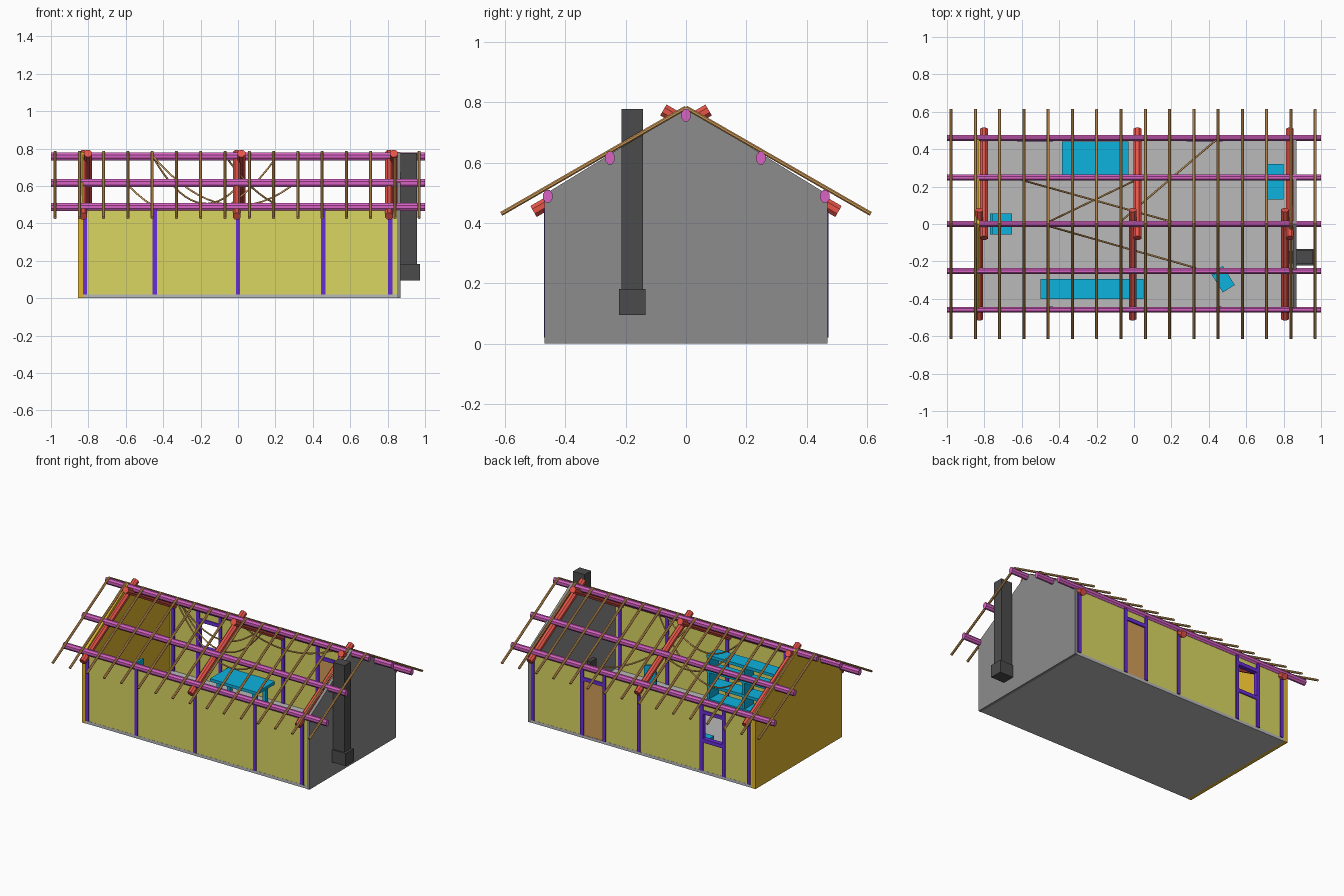
import bpy, bmesh, math
from mathutils import Vector, Matrix

if "Cube" in bpy.data.objects:
    bpy.data.objects.remove(bpy.data.objects["Cube"])


def lin(c):
    c /= 255
    return c / 12.92 if c <= 0.04045 else ((c + 0.055) / 1.055) ** 2.4


def mat(name, r, g, b):
    m = bpy.data.materials.new(name)
    m.diffuse_color = (lin(r), lin(g), lin(b), 1)
    m.use_nodes = True
    m.node_tree.nodes["Principled BSDF"].inputs["Base Color"].default_value = m.diffuse_color
    return m


WALL = mat("olive_yellow", 218, 214, 98)
GOLD = mat("golden_yellow", 224, 182, 45)
FLOOR = mat("light_gray", 186, 186, 186)
STONE = mat("mid_gray", 140, 140, 140)
DARK = mat("charcoal", 75, 75, 75)
RED = mat("red", 230, 84, 72)
PINK = mat("orchid", 216, 98, 196)
TAN = mat("tan", 212, 158, 90)
PURPLE = mat("violet", 105, 45, 215)
BLUE = mat("cyan_blue", 12, 178, 222)


def finish(bm, name, m):
    me = bpy.data.meshes.new(name)
    bmesh.ops.recalc_face_normals(bm, faces=bm.faces)
    bm.to_mesh(me)
    bm.free()
    me.materials.append(m)
    ob = bpy.data.objects.new(name, me)
    bpy.context.collection.objects.link(ob)
    return ob


def box(name, x0, x1, y0, y1, z0, z1, m):
    bm = bmesh.new()
    bmesh.ops.create_cube(bm, size=1)
    for v in bm.verts:
        v.co = Vector(((x0 + x1) / 2 + v.co.x * (x1 - x0),
                       (y0 + y1) / 2 + v.co.y * (y1 - y0),
                       (z0 + z1) / 2 + v.co.z * (z1 - z0)))
    return finish(bm, name, m)


def log(name, a, b, w, h, m, sides=8):
    """Faceted pole from a to b, w wide and h high."""
    a, b = Vector(a), Vector(b)
    d = b - a
    r = 0.5 / math.cos(math.pi / sides)
    bm = bmesh.new()
    bmesh.ops.create_cone(bm, cap_ends=True, segments=sides, radius1=r, radius2=r, depth=1)
    M = (Matrix.Translation((a + b) / 2) @ d.to_track_quat('Z', 'Y').to_matrix().to_4x4()
         @ Matrix.Diagonal((w, h, d.length, 1)) @ Matrix.Rotation(math.pi / sides, 4, 'Z'))
    bmesh.ops.transform(bm, matrix=M, verts=bm.verts)
    return finish(bm, name, m)


def gable(name, x0, x1, m):
    prof = [(-0.468, 0), (0.468, 0), (0.468, 0.495), (0, 0.782), (-0.468, 0.495)]
    bm = bmesh.new()
    f = bm.faces.new([bm.verts.new((x0, y, z)) for y, z in prof])
    ext = bmesh.ops.extrude_face_region(bm, geom=[f])
    bmesh.ops.translate(bm, vec=(x1 - x0, 0, 0),
                        verts=[e for e in ext["geom"] if isinstance(e, bmesh.types.BMVert)])
    return finish(bm, name, m)


# floor and end walls
box("floor", -0.83, 0.85, -0.466, 0.466, 0, 0.02, FLOOR)
gable("left_gable_wall", -0.855, -0.83, GOLD)
gable("right_gable_wall", 0.85, 0.87, STONE)

# front wall and posts
TOP = 0.48
box("front_wall", -0.83, 0.85, -0.465, -0.447, 0.02, TOP, WALL)
for i, x in enumerate((-0.818, -0.444, 0, 0.455, 0.813)):
    box(f"front_post_{i}", x - 0.012, x + 0.012, -0.471, -0.441, 0.02, TOP, PURPLE)

# back wall pieces around door and window
for i, (x0, x1, z0, z1) in enumerate(((-0.83, -0.61, 0.02, TOP), (-0.61, -0.45, 0.02, 0.225),
                                      (-0.61, -0.45, 0.425, TOP), (-0.45, 0.295, 0.02, TOP),
                                      (0.295, 0.46, 0.405, TOP), (0.46, 0.85, 0.02, TOP))):
    box(f"back_wall_{i}", x0, x1, 0.447, 0.465, z0, z1, WALL)
for i, x in enumerate((-0.805, -0.614, -0.446, 0.03, 0.293, 0.461, 0.835)):
    box(f"back_post_{i}", x - 0.012, x + 0.012, 0.441, 0.472, 0.02, TOP, PURPLE)
box("window_header", -0.61, -0.45, 0.441, 0.472, 0.41, 0.435, PURPLE)
box("window_sill", -0.61, -0.45, 0.441, 0.472, 0.215, 0.24, PURPLE)
box("door_header", 0.295, 0.46, 0.441, 0.472, 0.395, 0.42, PURPLE)
box("door", 0.305, 0.449, 0.449, 0.463, 0.02, 0.395, TAN)

# chimney with wider base and hearth inside
box("chimney_stack", 0.87, 0.957, -0.213, -0.143, 0.18, 0.777, DARK)
box("chimney_base", 0.87, 0.973, -0.222, -0.134, 0.095, 0.182, DARK)
box("hearth", 0.825, 0.852, -0.21, -0.145, 0.02, 0.19, DARK)

# crossed principal beams, one per slope, lapped side by side
for i, x in enumerate((-0.802, 0.018, 0.833)):
    for s, n, dx in ((1, "back", 0), (-1, "front", -0.025)):
        log(f"{n}_beam_{i}", (x + dx, s * 0.505, 0.438), (x + dx, -s * 0.075, 0.774),
            0.042, 0.042, RED)

# purlins along the length
for i, (y, z) in enumerate(((-0.458, 0.488), (-0.252, 0.615), (0, 0.757),
                            (0.248, 0.615), (0.46, 0.488))):
    log(f"purlin_{i}", (-1, y, z), (1, y, z), 0.031, 0.042, PINK)

# rafter pairs
for i in range(16):
    x = -0.978 + i * 0.1298
    for s, n in ((1, "back"), (-1, "front")):
        log(f"{n}_rafter_{i}", (x, 0, 0.782), (x, s * 0.612, 0.43), 0.016, 0.014, TAN)


# sagging ropes under the roof
def rope(name, a, b, sag):
    cu = bpy.data.curves.new(name, 'CURVE')
    cu.dimensions = '3D'
    cu.bevel_depth = 0.005
    cu.bevel_resolution = 1
    cu.use_fill_caps = True
    sp = cu.splines.new('POLY')
    n = 16
    sp.points.add(n)
    for k in range(n + 1):
        t = k / n
        p = Vector(a).lerp(Vector(b), t)
        sp.points[k].co = (p.x, p.y, p.z - 4 * sag * t * (1 - t), 1)
    cu.materials.append(TAN)
    bpy.context.collection.objects.link(bpy.data.objects.new(name, cu))


rope("rope_a", (-0.6, 0.235, 0.615), (0.21, 0.01, 0.76), 0.25)
rope("rope_b", (-0.46, -0.01, 0.765), (0.33, -0.235, 0.635), 0.2)
rope("rope_c", (-0.46, 0.01, 0.765), (0.02, 0.24, 0.62), 0.18)
rope("rope_d", (-0.07, 0.015, 0.765), (0.44, 0.45, 0.5), 0.12)


# table by the back wall
def table(name, x0, x1, y0, y1, z, inset=0.03, leg=0.025):
    box(name + "_top", x0, x1, y0, y1, z - 0.02, z, BLUE)
    for i, x in enumerate((x0 + inset, x1 - inset - leg)):
        for j, y in enumerate((y0 + inset, y1 - inset - leg)):
            box(f"{name}_leg_{i}{j}", x, x + leg, y, y + leg, 0.02, z - 0.02, BLUE)


table("table", -0.385, -0.03, 0.245, 0.441, 0.155)
table("side_table", 0.70, 0.80, 0.13, 0.32, 0.18, 0.005)

# open shelves along the front wall
for i, z in enumerate((0.07, 0.17, 0.27, 0.37)):
    box(f"shelf_{i}", -0.5, 0.05, -0.4, -0.295, z, z + 0.02, BLUE)
for i, x in enumerate((-0.5, -0.235, 0.03)):
    box(f"shelf_upright_{i}", x, x + 0.02, -0.4, -0.3, 0.02, 0.385, BLUE)


# chairs
def chair(name, cx, cy, w, d, seat, back, ang):
    M = Matrix.Translation((cx, cy, 0)) @ Matrix.Rotation(ang, 4, 'Z')
    parts = [box(name + "_seat", -w / 2, w / 2, -d / 2, d / 2, seat - 0.018, seat, BLUE),
             box(name + "_back", -w / 2, -w / 2 + 0.015, -d / 2, d / 2, seat, back, BLUE)]
    for sx in (-1, 1):
        for sy in (-1, 1):
            x, y = sx * (w / 2 - 0.01), sy * (d / 2 - 0.01)
            parts.append(box(name + "_leg", x - 0.008, x + 0.008, y - 0.008, y + 0.008,
                             0.02, seat - 0.01, BLUE))
    for p in parts:
        p.matrix_world = M


chair("left_chair", -0.71, 0, 0.118, 0.112, 0.15, 0.265, 0)
chair("right_chair", 0.475, -0.295, 0.12, 0.075, 0.13, 0.23, math.radians(-58))
